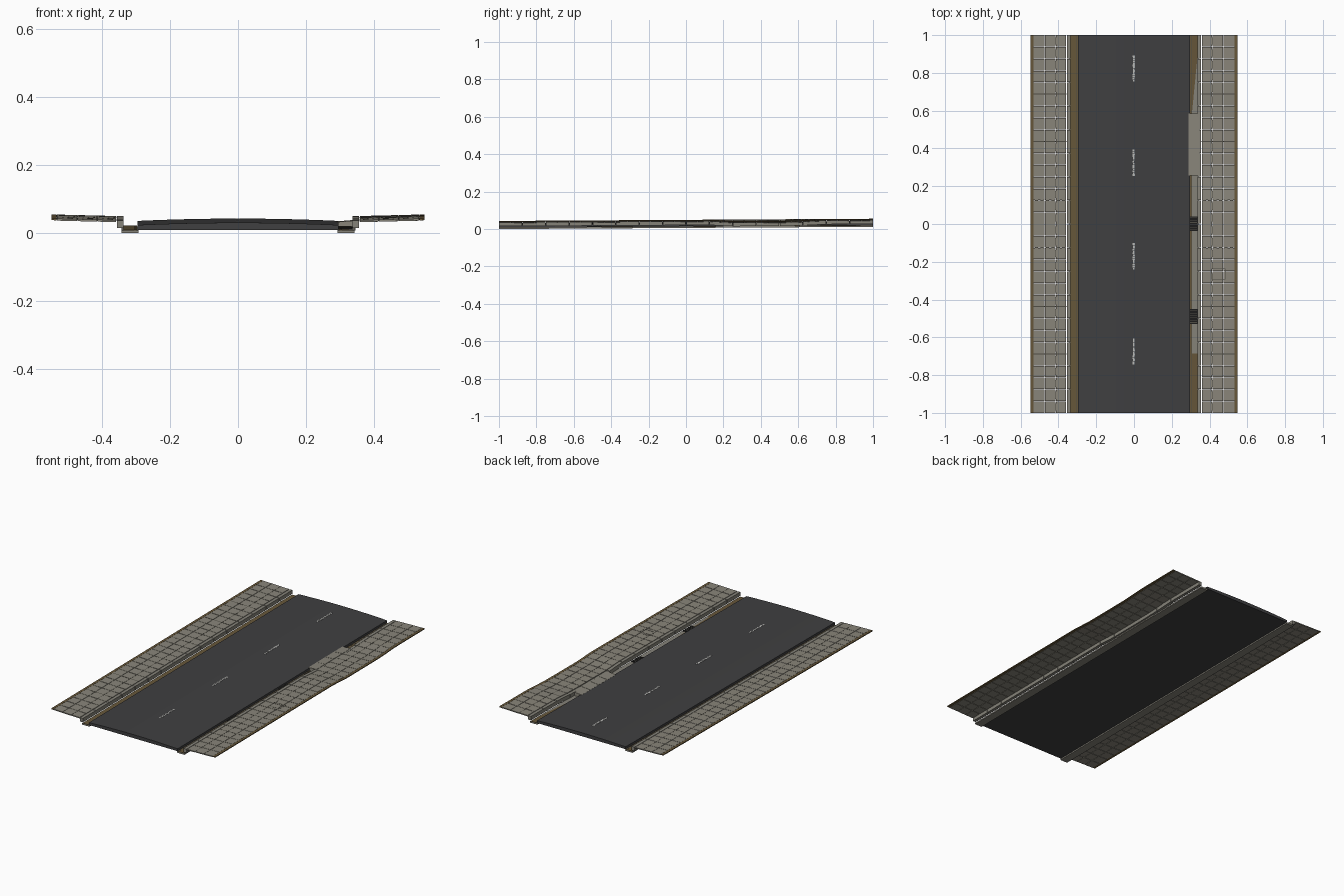
import bpy, bmesh, random

if "Cube" in bpy.data.objects:
    bpy.data.objects.remove(bpy.data.objects["Cube"])
random.seed(4)


def material(name, rgb):
    m = bpy.data.materials.new(name)
    m.diffuse_color = (*rgb, 1)
    m.use_nodes = True
    m.node_tree.nodes["Principled BSDF"].inputs["Base Color"].default_value = m.diffuse_color
    return m


PAVING = material("paving grey", (0.25, 0.235, 0.195))
CONCRETE = material("kerb concrete", (0.235, 0.225, 0.19))
DIRT = material("gutter brown", (0.135, 0.095, 0.042))
ASPHALT = material("asphalt", (0.05, 0.05, 0.052))
PAINT = material("worn road paint", (0.50, 0.50, 0.48))
IRON = material("iron black", (0.012, 0.012, 0.012))
SEAM = material("seam dark", (0.08, 0.075, 0.06))

DROP0, DROP1 = 0.257, 0.585          # driveway extent along the road


def grade(y):
    """Whole street climbs gently towards the back."""
    return 0.006 * (y + 1)


def dip(x, y):
    """Right pavement sinks around the driveway."""
    if x < 0.33:
        return 0
    d = max(DROP0 - y, y - DROP1, 0)
    return -0.008 * max(0, 1 - d / 0.13)


def pave(x):
    """Pavement surface falls towards the kerb."""
    return 0.038 + 0.005 * (abs(x) - 0.34) / 0.2


def crown(x):
    return 0.031 - 0.007 * (abs(x) / 0.296) ** 2


class Part:
    """Collects blocks that follow the street surface into one object."""
    def __init__(self, name, mat):
        self.name, self.mat, self.bm = name, mat, bmesh.new()

    def block(self, x0, x1, y0, y1, bottom, top):
        x0, x1 = sorted((x0, x1))
        f = lambda h, x: h(x) if callable(h) else h
        v = [self.bm.verts.new((x, y, f(h, x) + grade(y) + dip(x, y)))
             for h in (bottom, top)
             for x, y in ((x0, y0), (x1, y0), (x1, y1), (x0, y1))]
        for q in ((3, 2, 1, 0), (4, 5, 6, 7), (0, 1, 5, 4),
                  (1, 2, 6, 5), (2, 3, 7, 6), (3, 0, 4, 7)):
            self.bm.faces.new([v[i] for i in q])

    def done(self):
        me = bpy.data.meshes.new(self.name)
        self.bm.to_mesh(me)
        self.bm.free()
        me.materials.append(self.mat)
        bpy.context.collection.objects.link(bpy.data.objects.new(self.name, me))


# Cambered road slab
road = bmesh.new()
xs = [-0.296 + 0.592 * i / 12 for i in range(13)]
ends = []
for y in (-1, 1):
    ring = [(x, crown(x)) for x in xs] + [(0.296, 0.01), (-0.296, 0.01)]
    ends.append([road.verts.new((x, y, z + grade(y))) for x, z in ring])
n = len(ends[0])
for i in range(n):
    j = (i + 1) % n
    road.faces.new((ends[0][i], ends[0][j], ends[1][j], ends[1][i]))
road.faces.new(ends[0])
road.faces.new(ends[1])
bmesh.ops.recalc_face_normals(road, faces=road.faces)
holder = Part("road", ASPHALT)
holder.bm.free()
holder.bm = road
holder.done()

# Worn centre dashes, chipped along their length
paint = Part("centre_dashes", PAINT)
for y0 in (-0.745, -0.24, 0.255, 0.755):
    for i in range(14):
        y = y0 + i * 0.01
        a, b = random.uniform(-0.008, -0.005), random.uniform(0.001, 0.006)
        paint.block(a, b, y, y + random.uniform(0.007, 0.01), 0.03, 0.0318)
paint.done()

ROW = 0.0625
for side, s in (("left", -1), ("right", 1)):
    # Gutter channel with a layer of dirt, broken by the driveway on the right
    gutter = Part(side + "_gutter", CONCRETE)
    gutter.block(s * 0.293, s * 0.342, -1, 1, 0, 0.008)
    gutter.done()
    dirt = Part(side + "_gutter_dirt", DIRT)
    seam = Part(side + "_gutter_seam", SEAM)
    runs = ((-1, 1),) if s < 0 else ((-1, DROP0), (DROP1, 1))
    for a, b in runs:
        dirt.block(s * 0.2965, s * 0.337, a, b, 0.008, 0.010)
        seam.block(s * 0.301, s * 0.304, a, b, 0.009, 0.0105)
    dirt.done()
    seam.done()

    # Kerb stones
    kerb = Part(side + "_kerb", CONCRETE)
    for i in range(16):
        y = -1 + i * 0.125
        low = s > 0 and DROP0 - 0.03 < y + 0.06 < DROP1 + 0.03
        kerb.block(s * 0.337, s * 0.356, y + (0.0015 if i else 0), y + (0.1235 if i < 15 else 0.125),
                   0.015, 0.036 if low else 0.038)
    kerb.done()

    # Paving slabs with open joints
    slabs = Part(side + "_paving_slabs", PAVING)
    cols = (0.358, 0.414, 0.473, 0.533)
    for i in range(32):
        y = -1 + i * ROW
        for a, b in zip(cols, cols[1:]):
            slabs.block(s * (a + 0.001), s * (b - 0.001),
                        y + (0.0012 if i else 0), y + ROW - (0.0012 if i < 31 else 0),
                        lambda x: pave(x) - 0.006, pave)
    slabs.done()

    # Dark joints that show as heavier lines
    joints = Part(side + "_paving_joints", SEAM)
    for y in (-0.6875, -0.4375, 0.4375, 0.6875):
        joints.block(s * 0.358, s * 0.533, y - 0.0025, y + 0.0025,
                     lambda x: pave(x) - 0.004, lambda x: pave(x) + 0.0004)
    for i in range(32):
        y = -1 + i * ROW
        joints.block(s * 0.4125, s * 0.4155, y + 0.012, y + 0.05,
                     lambda x: pave(x) - 0.004, lambda x: pave(x) + 0.0004)
    for y in (-0.125, 0.125):
        for k in range(6):
            x = 0.362 + k * 0.029
            joints.block(s * x, s * (x + 0.018), y - 0.002, y + 0.002,
                         lambda x: pave(x) - 0.004, lambda x: pave(x) + 0.0004)
    joints.done()

    # Earth strip along the outer edge
    verge = Part(side + "_earth_edge", DIRT)
    for i in range(32):
        y = -1 + i * ROW
        verge.block(s * 0.533, s * 0.548, y, y + ROW,
                    lambda x: pave(x) - 0.005, pave)
    verge.done()

# Driveway ramp across the right gutter
ramp = Part("driveway_ramp", PAVING)
ramp_top = lambda x: 0.025 if x < 0.32 else 0.038
for i in range(4):
    w = (DROP1 - DROP0) / 4
    y = DROP0 + i * w
    ramp.block(0.288, 0.346, y + 0.001, y + w - 0.001, 0.008, ramp_top)
ramp.done()

# Drain grates: dark pit plate with raised bars
pit = Part("drain_pits", IRON)
bars = Part("drain_bars", SEAM)
for y in (-0.49, 0.002):
    pit.block(0.292, 0.3365, y - 0.039, y + 0.039, 0.008, 0.013)
    for k in range(6):
        b = y - 0.033 + k * 0.0125
        bars.block(0.295, 0.334, b, b + 0.003, 0.012, 0.0145)
pit.done()
bars.done()

# Utility cover outline in the right pavement
cover = Part("utility_cover_frame", SEAM)
under, over = (lambda x: pave(x) - 0.003), (lambda x: pave(x) + 0.0005)
for y in (-0.295, -0.238):
    cover.block(0.41, 0.485, y, y + 0.003, under, over)
for x in (0.41, 0.482):
    cover.block(x, x + 0.003, -0.295, -0.235, under, over)
cover.done()
